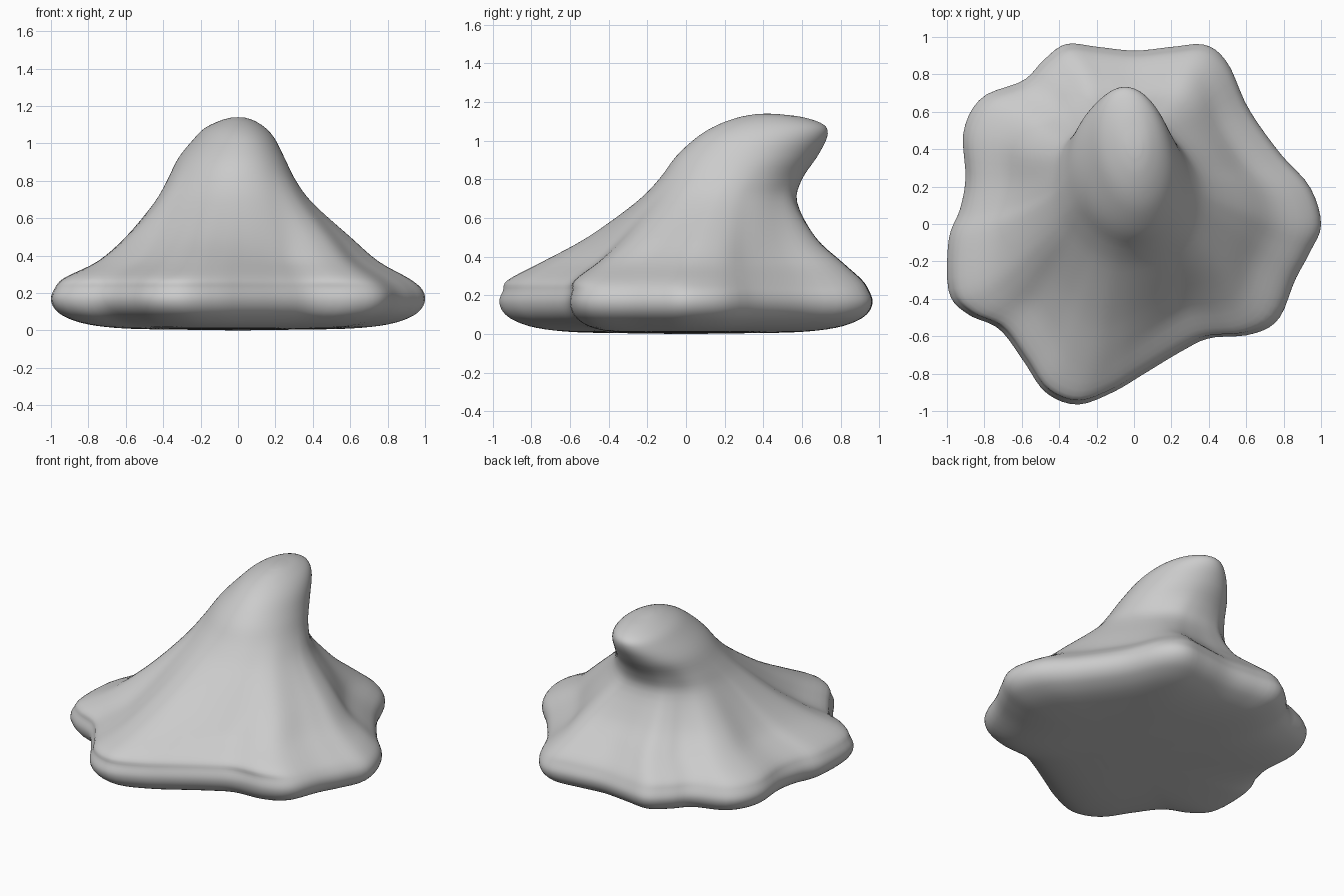
import bpy
import bmesh
import math
from mathutils import Vector

SEGMENTS = 128      # points around each cross-section
STEPS = 4           # smooth steps between neighbouring sections

if "Cube" in bpy.data.objects:
    bpy.data.objects.remove(bpy.data.objects["Cube"])


def catmull(a, b, c, d, t):
    """Smooth interpolation from b to c."""
    return 0.5 * (2 * b + (c - a) * t + (2 * a - 5 * b + 4 * c - d) * t * t
                  + (3 * b - a - 3 * c + d) * t ** 3)


def make_material(name, colour):
    material = bpy.data.materials.new(name)
    material.use_nodes = True
    material.diffuse_color = colour
    shader = material.node_tree.nodes["Principled BSDF"]
    shader.inputs["Base Color"].default_value = colour
    shader.inputs["Roughness"].default_value = 0.6
    return material


# Lobed outline of the skirt, counter-clockwise from +x
outline = [
    (1.0, 0), (.94, .2), (.78, .38), (.61, .62), (.5, .86), (.38, .96),
    (.2, .95), (0, .93), (-.2, .95), (-.37, .965), (-.49, .88), (-.6, .77),
    (-.82, .68), (-.92, .5), (-.91, .25), (-.94, .08), (-1.0, -.08),
    (-1.0, -.36), (-.9, -.48), (-.73, -.56), (-.6, -.73), (-.48, -.9),
    (-.31, -.965), (-.12, -.9), (.05, -.8), (.25, -.68), (.4, -.61),
    (.62, -.59), (.77, -.51), (.86, -.3), (.94, -.15),
]


def smooth_outline():
    """Even samples along a closed curve through the outline points."""
    points = [Vector(p) for p in outline]
    n = len(points)
    samples = []
    for i in range(SEGMENTS):
        k, t = divmod(i * n / SEGMENTS, 1)
        k = int(k)
        samples.append(catmull(*(points[(k + j) % n] for j in (-1, 0, 1, 2)), t))
    return samples


skirt = smooth_outline()

# Sections: height, x range, y range, how much of the lobed outline remains
sections = []
for height, size in ((.004, .3), (.01, .6), (.032, .8), (.07, .92),
                     (.115, .98), (.17, 1), (.225, .98)):
    sections.append((height, -size, size, -.965 * size, .965 * size, 1))
sections += [
    (.28, -.93, .91, -.92, .91, 1),
    (.37, -.75, .75, -.75, .81, 1),
    (.5, -.6, .6, -.51, .67, .7),
    (.68, -.45, .4, -.26, .575, .3),
    (.8, -.38, .31, -.14, .6, .1),
    (.92, -.32, .25, -.05, .68, 0),
    (1.02, -.24, .2, .06, .73, 0),
    (1.08, -.18, .15, .16, .715, 0),
    (1.12, -.1, .09, .27, .61, 0),
    (1.137, -.04, .04, .36, .48, 0),
]


def section_points(z, x0, x1, y0, y1, lobes):
    """Blend the lobed outline into an oval and fit it to the given ranges."""
    shape = []
    for p in skirt:
        angle = math.atan2(p.y, p.x)
        oval = Vector((math.cos(angle), math.sin(angle)))
        # lean the narrow upper part slightly to one side at the back
        oval.x -= .15 * oval.y * (1 - lobes)
        shape.append(p.lerp(oval, 1 - lobes))
    xs, ys = [p.x for p in shape], [p.y for p in shape]
    fit_x = (x1 - x0) / (max(xs) - min(xs))
    fit_y = (y1 - y0) / (max(ys) - min(ys))
    return [(x0 + (p.x - min(xs)) * fit_x, y0 + (p.y - min(ys)) * fit_y, z)
            for p in shape]


# Loft the body through smoothly interpolated sections
bm = bmesh.new()
rings = []
last = len(sections) - 1
for i in range(last * STEPS + 1):
    k = min(i // STEPS, last - 1)
    t = i / STEPS - k
    near = [sections[min(max(k + j, 0), last)] for j in (-1, 0, 1, 2)]
    values = [catmull(*column, t) for column in zip(*near)]
    values[-1] = min(max(values[-1], 0), 1)
    rings.append([bm.verts.new(p) for p in section_points(*values)])

for low, high in zip(rings, rings[1:]):
    for i in range(SEGMENTS):
        j = (i + 1) % SEGMENTS
        bm.faces.new((low[i], low[j], high[j], high[i]))

# Close the underside and the rounded tip
bottom = bm.verts.new((0, 0, 0))
tip = bm.verts.new((0, .42, 1.14))
for i in range(SEGMENTS):
    j = (i + 1) % SEGMENTS
    bm.faces.new((rings[0][j], rings[0][i], bottom))
    bm.faces.new((rings[-1][i], rings[-1][j], tip))
bmesh.ops.recalc_face_normals(bm, faces=bm.faces)

mesh = bpy.data.meshes.new("curved_peak_body")
bm.to_mesh(mesh)
bm.free()
mesh.materials.append(make_material("light grey", (.6, .6, .6, 1)))
mesh.shade_smooth()
body = bpy.data.objects.new("curved_peak_body", mesh)
bpy.context.collection.objects.link(body)
